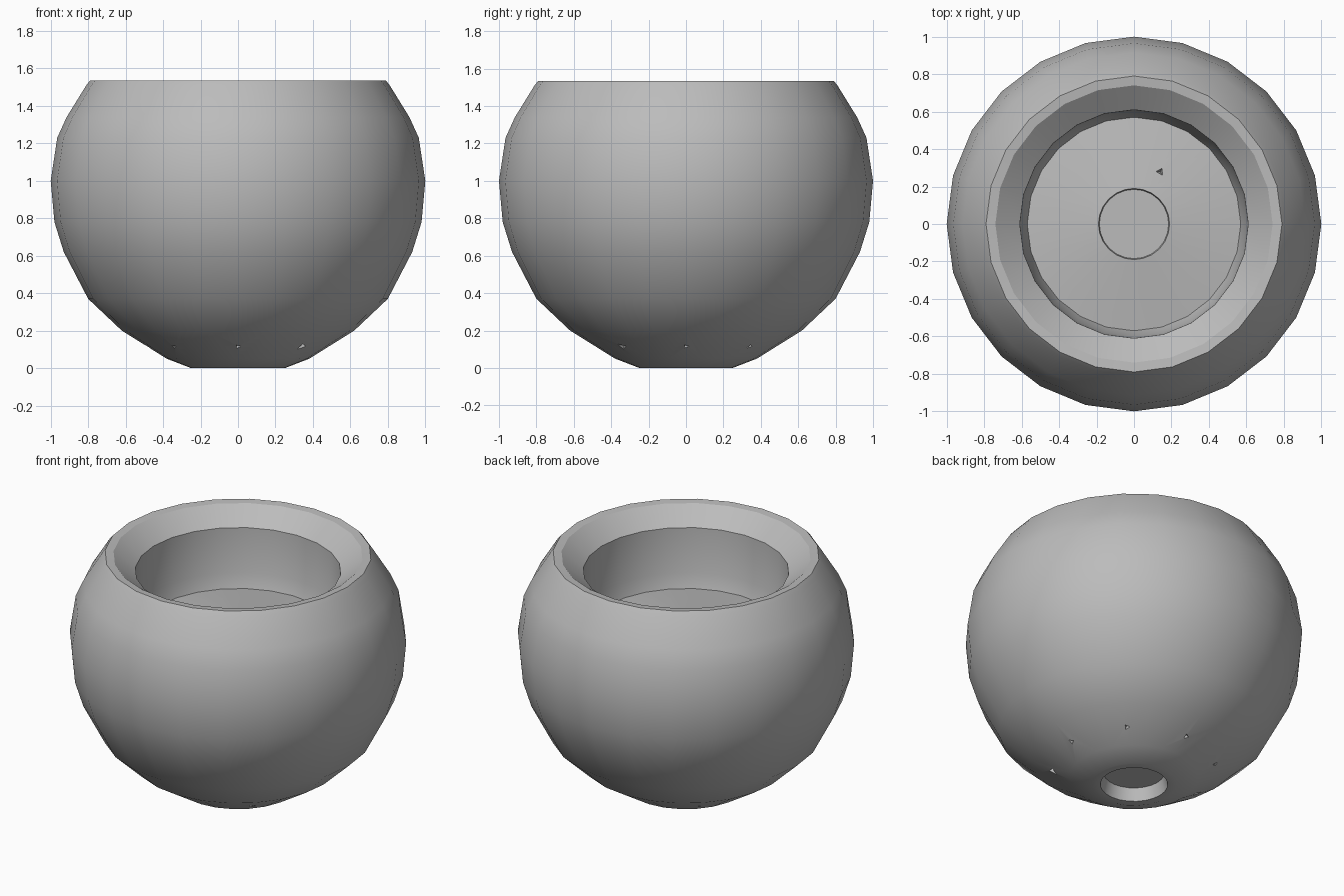
import bpy
import bmesh
import math
from mathutils import Vector

cube = bpy.data.objects.get("Cube")
if cube:
    bpy.data.objects.remove(cube, do_unlink=True)

# One plain grey for the whole pot
grey = bpy.data.materials.new("matte grey")
grey.use_nodes = True
grey.diffuse_color = (0.5, 0.5, 0.5, 1)
grey.node_tree.nodes["Principled BSDF"].inputs["Base Color"].default_value = (0.5, 0.5, 0.5, 1)


def lathe(name, profile, sides):
    """Closed solid turned around z; the profile starts and ends on the axis."""
    bm = bmesh.new()
    rings = []
    for r, z in profile:
        if r == 0:
            rings.append([bm.verts.new((0, 0, z))])
        else:
            angles = [2 * math.pi * i / sides for i in range(sides)]
            rings.append([bm.verts.new((r * math.cos(a), r * math.sin(a), z)) for a in angles])
    for a, b in zip(rings, rings[1:]):
        for i in range(sides):
            j = (i + 1) % sides
            quad = [a[i % len(a)], a[j % len(a)], b[j % len(b)], b[i % len(b)]]
            bm.faces.new(list(dict.fromkeys(quad)))
    bmesh.ops.recalc_face_normals(bm, faces=bm.faces)
    mesh = bpy.data.meshes.new(name)
    bm.to_mesh(mesh)
    bm.free()
    obj = bpy.data.objects.new(name, mesh)
    bpy.context.collection.objects.link(obj)
    mesh.materials.append(grey)
    return obj


# Pot: base recess, round wall, bevelled rim, cavity, floor with a shallow round step
base = [(0, 0.08), (0.18, 0.08), (0.2, 0.0), (0.25, 0.0)]
wall = [(0.38, 0.05), (0.62, 0.2), (0.8, 0.37), (0.93, 0.62), (0.98, 0.78),
        (1.0, 1.0), (0.965, 1.23), (0.915, 1.34), (0.81, 1.51)]
rim = [(0.79, 1.535), (0.74, 1.53), (0.61, 1.43)]
cavity = [(0.6, 1.14), (0.57, 1.05), (0.19, 1.1), (0.185, 1.08), (0, 1.08)]
pot = lathe("pot", base + wall + rim + cavity, 24)

# Small three-sided cutters: a ring of chips under the belly and one in the floor
cutters = bpy.data.collections.new("chip_cutters")
bpy.context.scene.collection.children.link(cutters)


def chip(position, direction, size):
    obj = lathe("chip_cutter", [(0, -size), (size, size), (0, size)], 3)
    obj.location = position
    obj.rotation_euler = Vector(direction).to_track_quat("Z", "Y").to_euler()
    obj.hide_render = True
    obj.hide_viewport = True
    bpy.context.collection.objects.unlink(obj)
    cutters.objects.link(obj)


for i in range(8):
    a = i * math.pi / 4
    out = Vector((math.cos(a), math.sin(a), 0))
    deep = i in (4, 7)
    chip(out * 0.48 + Vector((0, 0, 0.12)), out * 0.5 - Vector((0, 0, 0.85)), 0.055 if deep else 0.03)
chip((0.14, 0.28, 1.09), (0, 0, 1), 0.05)

cut = pot.modifiers.new("chips", "BOOLEAN")
cut.operation = "DIFFERENCE"
cut.operand_type = "COLLECTION"
cut.collection = cutters
cut.solver = "EXACT"

bpy.ops.object.select_all(action="DESELECT")
pot.select_set(True)
bpy.context.view_layer.objects.active = pot
bpy.ops.object.modifier_apply(modifier=cut.name)
for obj in list(cutters.objects):
    bpy.data.objects.remove(obj, do_unlink=True)
bpy.data.collections.remove(cutters)
bpy.ops.object.shade_smooth_by_angle(angle=math.radians(32))
